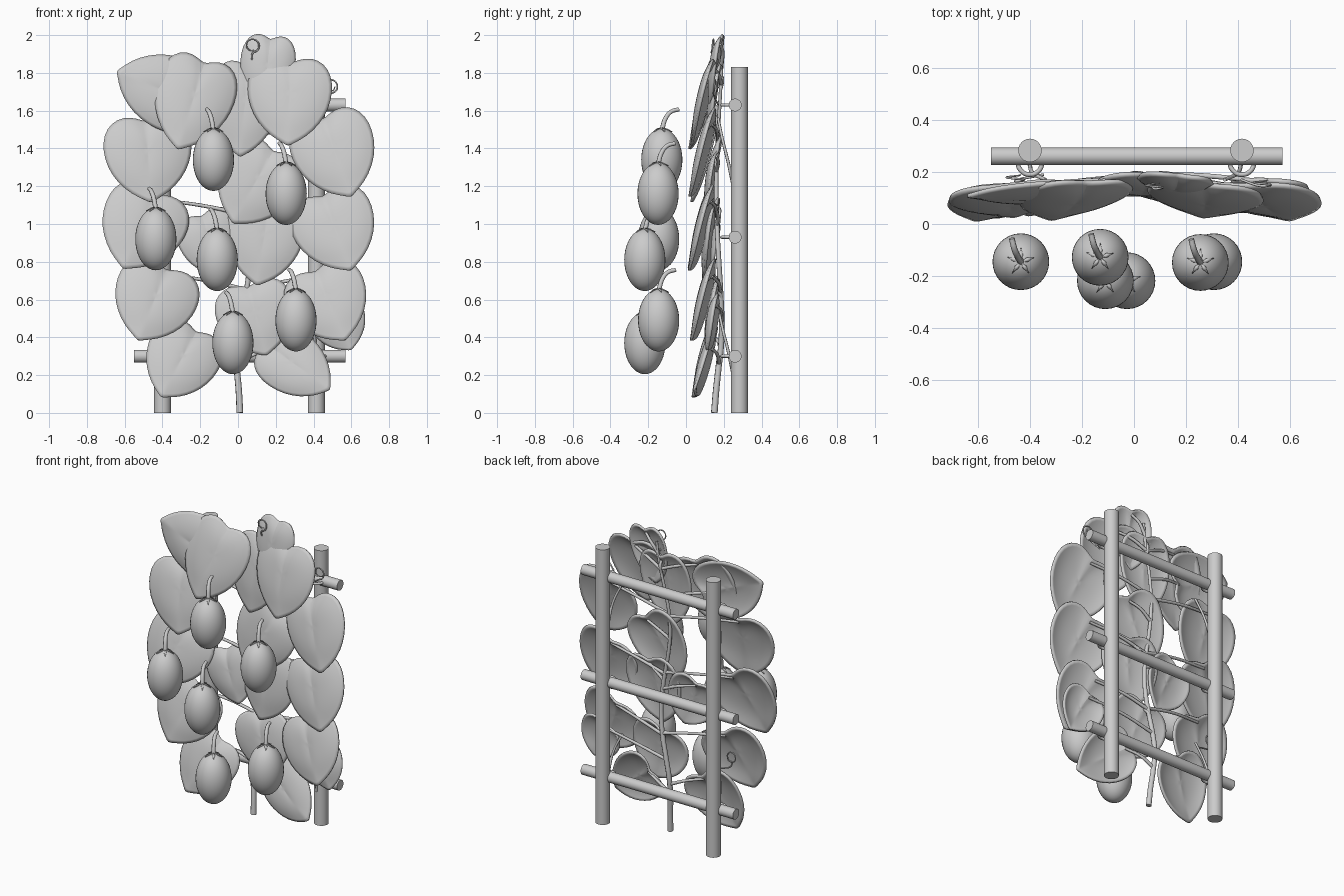
import bpy, bmesh, math
from mathutils import Vector

if "Cube" in bpy.data.objects:
    bpy.data.objects.remove(bpy.data.objects["Cube"])

grey = bpy.data.materials.new("plain grey")
grey.diffuse_color = (0.6, 0.6, 0.6, 1)
grey.use_nodes = True
grey.node_tree.nodes["Principled BSDF"].inputs["Base Color"].default_value = grey.diffuse_color


def add_object(name, bm, smooth=True):
    bmesh.ops.recalc_face_normals(bm, faces=bm.faces)
    mesh = bpy.data.meshes.new(name)
    bm.to_mesh(mesh)
    bm.free()
    mesh.materials.append(grey)
    ob = bpy.data.objects.new(name, mesh)
    bpy.context.collection.objects.link(ob)
    if smooth:
        bpy.ops.object.select_all(action='DESELECT')
        ob.select_set(True)
        bpy.context.view_layer.objects.active = ob
        bpy.ops.object.shade_smooth_by_angle(angle=math.radians(40))
    return ob


def rod(name, a, b, r):
    a, b = Vector(a), Vector(b)
    bm = bmesh.new()
    bmesh.ops.create_cone(bm, cap_ends=True, segments=24, radius1=r, radius2=r,
                          depth=(b - a).length)
    ob = add_object(name, bm)
    ob.location = (a + b) / 2
    ob.rotation_euler = (b - a).to_track_quat('Z', 'Y').to_euler()


def tube(name, pts, r, end=1.0, closed=False):
    cu = bpy.data.curves.new(name, 'CURVE')
    cu.dimensions = '3D'
    cu.bevel_depth = r
    cu.bevel_resolution = 2
    cu.resolution_u = 5
    cu.use_fill_caps = True
    sp = cu.splines.new('BEZIER')
    sp.bezier_points.add(len(pts) - 1)
    sp.use_cyclic_u = closed
    for i, (bp, p) in enumerate(zip(sp.bezier_points, pts)):
        bp.co = p
        bp.handle_left_type = bp.handle_right_type = 'AUTO'
        bp.radius = 1 + (end - 1) * i / (len(pts) - 1)
    cu.materials.append(grey)
    ob = bpy.data.objects.new(name, cu)
    bpy.context.collection.objects.link(ob)


# Heart half outline: (across, along), notch to tip
HALF = [(0, .08), (.1, .025), (.25, 0), (.39, .06), (.48, .19), (.5, .37),
        (.46, .56), (.36, .74), (.20, .89), (.06, .96), (0, 1.0)]
HEART = HALF + [(-v, u) for v, u in HALF[-2:0:-1]]


def leaf(name, top, tip, width, yc):
    """Domed heart blade; leans forward towards its tip and outer side."""
    top, tip = Vector(top), Vector(tip)
    axis = tip - top
    side = Vector((-axis.y, axis.x)).normalized() * width
    mid = (top + tip) / 2
    lean = .25 if yc < .1 else .14

    def place(v, u, r):
        p = top + axis * u + side * v
        y = yc + lean * (p.y - mid.y) - .09 * (abs(p.x) - abs(mid.x))
        y += -.036 * (1 - r ** 3) + .018 - .014 * max(0, u - .85) / .15
        y += .008 * math.exp(-(v / .04) ** 2) * (1 - u)
        return (p.x, y, p.y)

    bm = bmesh.new()
    centre = bm.verts.new(place(0, .4, 0))
    prev, n = None, len(HEART)
    for k in range(1, 7):
        r = k / 6
        ring = [bm.verts.new(place(v * r, .4 + (u - .4) * r, r)) for v, u in HEART]
        for i in range(n):
            j = (i + 1) % n
            if prev:
                bm.faces.new((prev[i], ring[i], ring[j], prev[j]))
            else:
                bm.faces.new((centre, ring[i], ring[j]))
        prev = ring
    ob = add_object(name, bm)
    sub = ob.modifiers.new("smooth", 'SUBSURF')
    sub.levels = sub.render_levels = 1
    sol = ob.modifiers.new("thickness", 'SOLIDIFY')
    sol.thickness = .014
    sol.offset = 0
    return Vector(place(0, .12, .9))


# Trellis with a tie ring at each joint
for x in (-.4, .415):
    rod("trellis_post", (x, .283, 0), (x, .283, 1.83), .045)
    for z in (.3, .93, 1.63):
        tube("tie_ring", [(x + .046 * math.cos(k * math.pi / 4), .236 + .046 * math.sin(k * math.pi / 4), z)
                          for k in range(8)], .009, closed=True)
for z in (.3, .93, 1.63):
    rod("trellis_rung", (-.55, .26, z), (.57, .26, z), .034)


# Main climbing stem
def stem(z):
    t = min(z / .4, 1)
    x = .01 + t * .035 * math.sin(z * 5.5 + 3.4) + .02 * z
    return Vector((x, .15 + t * (.025 + .015 * math.sin(z * 4)), z))


tube("main_stem", [stem(i * .12) for i in range(17)], .018, .45)

# Leaves: top, tip, width, depth
LEAVES = [
    ((-.19, 1.62), (-.645, 1.81), .40, .11), ((-.17, 1.88), (-.32, 1.39), .43, .08),
    ((-.49, 1.57), (-.46, 1.11), .47, .08), ((-.42, 1.18), (-.61, .76), .46, .07),
    ((-.37, .78), (-.53, .38), .45, .078), ((-.21, .45), (-.41, .08), .40, .085),
    ((-.20, 1.06), (-.07, .72), .34, .13), ((.20, 1.41), (-.03, 1.0), .44, .13),
    ((.17, 1.13), (.10, .67), .42, .115), ((.06, 1.86), (.01, 1.35), .38, .14),
    ((.175, 2.0), (.13, 1.6), .29, .145), ((.28, 1.88), (.265, 1.41), .45, .08),
    ((.44, 1.58), (.60, 1.14), .45, .075), ((.44, 1.17), (.60, .75), .45, .07),
    ((.40, .77), (.57, .38), .44, .078), ((.14, .37), (.49, .12), .34, .085),
    ((.05, .69), (.15, .30), .42, .13), ((.48, .60), (.60, .33), .30, .13),
]
for top, tip, w, y in LEAVES:
    base = leaf("leaf", top, tip, w, y)
    start = stem(max(.25, min(1.85, base.z - .08)))
    middle = (start + base) / 2 + Vector((0, .01, .01))
    tube("leaf_stalk", [start, middle, base], .011, .75)

# Fruits with stalk and star-shaped calyx
for x, y, z in [(-.13, -.128, 1.34), (.255, -.148, 1.16), (-.435, -.145, .92),
                (-.11, -.218, .81), (-.027, -.218, .37), (.307, -.145, .49)]:
    bm = bmesh.new()
    bmesh.ops.create_uvsphere(bm, u_segments=32, v_segments=20, radius=1)
    bmesh.ops.scale(bm, vec=(.109, .109, .165), verts=bm.verts)
    add_object("fruit", bm).location = (x, y, z)
    t = z + .155
    tube("fruit_stalk", [(x, y, t), (x - .012, y + .02, t + .065),
                         (x - .025, y + .05, t + .1), (x - .035, y + .09, t + .112)], .013, .85)
    bm = bmesh.new()
    for k in range(5):
        a = k * math.tau / 5 + .3
        ring = [bm.verts.new((d * math.cos(a + s), d * math.sin(a + s), h))
                for d, s, h in ((.004, 0, .172), (.028, -.3, .166), (.056, 0, .150), (.028, .3, .166))]
        bm.faces.new(ring)
    ob = add_object("fruit_calyx", bm)
    ob.location = (x, y, z)
    ob.modifiers.new("thickness", 'SOLIDIFY').thickness = .005

# Curled tendrils
for x, y, z in [(.075, .14, 1.945), (.49, .15, 1.73), (-.46, .17, .62)]:
    pts = [(x + .036 * math.cos(a) * (1 - a / 18), y + a * .003,
            z + .036 * math.sin(a) * (1 - a / 18)) for a in [i * .7 - 1.5 for i in range(12)]]
    tube("tendril", [(x * .8 + .02, y + .02, z - .1)] + pts, .005, .6)

# Thin side shoots in front of the posts
for x in (-.4, .41):
    for z in (.2, 1.2):
        tube("side_shoot", [(x, .25, z), (x, .225, z + .12),
                            (x * .97, .195, z + .24), (x * .85, .17, z + .36)], .009, .8)
